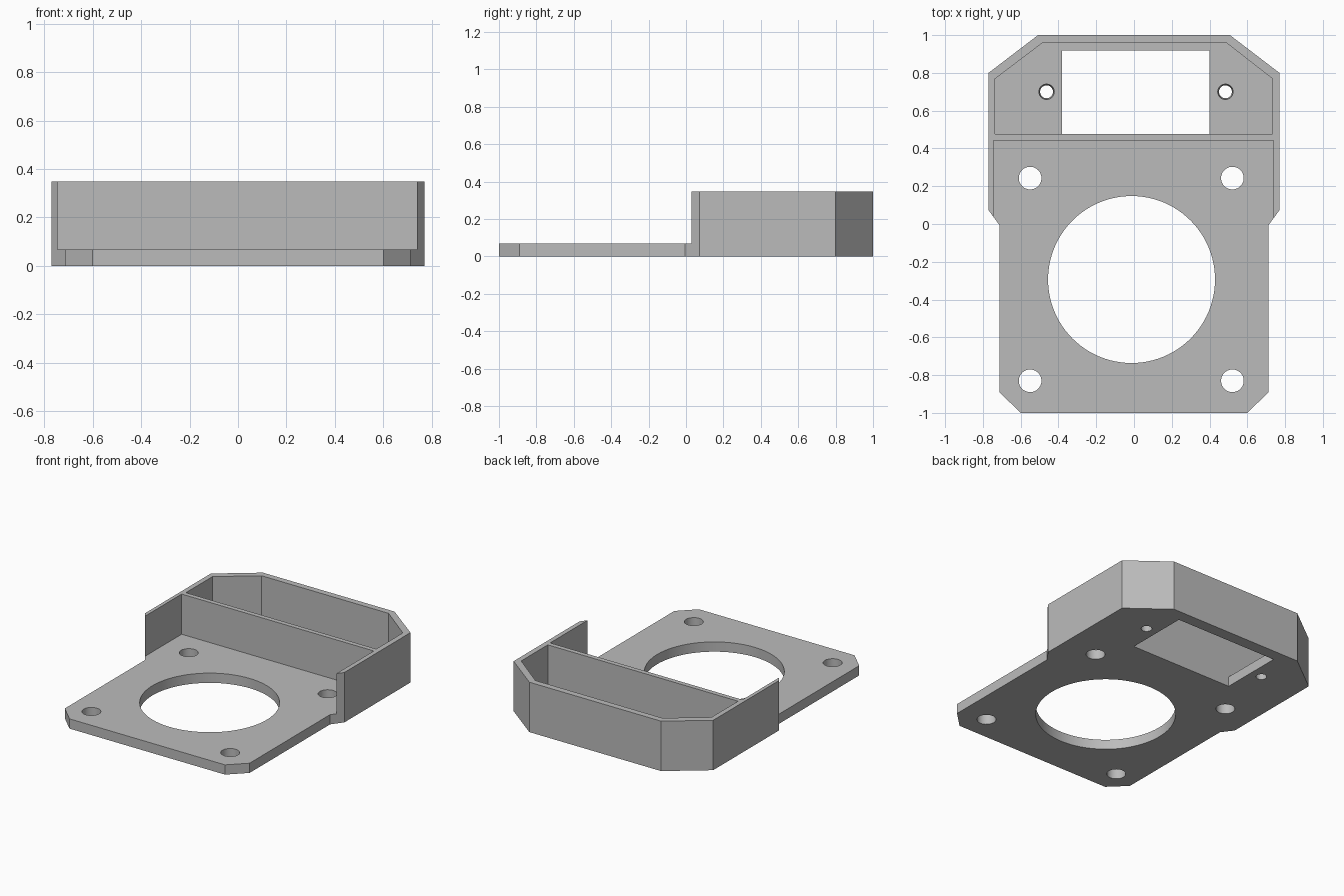
import bpy
import bmesh
from math import cos, sin, tau

if "Cube" in bpy.data.objects:
    bpy.data.objects.remove(bpy.data.objects["Cube"], do_unlink=True)

PLATE, FLOOR, TOP = 0.068, 0.068, 0.348

grey = bpy.data.materials.new("plain grey")
grey.use_nodes = True
grey.diffuse_color = (0.5, 0.5, 0.5, 1)
grey.node_tree.nodes["Principled BSDF"].inputs["Base Color"].default_value = (0.5, 0.5, 0.5, 1)


def prism(name, low, z0, z1, high=None):
    """Solid between a low outline and a high outline (same by default)."""
    bm = bmesh.new()
    a = [bm.verts.new((x, y, z0)) for x, y in low]
    b = [bm.verts.new((x, y, z1)) for x, y in (high or low)]
    bm.faces.new(a)
    bm.faces.new(b)
    for i in range(len(a)):
        j = (i + 1) % len(a)
        bm.faces.new((a[i], a[j], b[j], b[i]))
    bmesh.ops.recalc_face_normals(bm, faces=bm.faces)
    mesh = bpy.data.meshes.new(name)
    bm.to_mesh(mesh)
    bm.free()
    mesh.materials.append(grey)
    obj = bpy.data.objects.new(name, mesh)
    bpy.context.collection.objects.link(obj)
    return obj


def rect(x0, x1, y0, y1):
    return [(x0, y0), (x1, y0), (x1, y1), (x0, y1)]


def circle(x, y, r, n):
    return [(x + r * cos(tau * i / n), y + r * sin(tau * i / n)) for i in range(n)]


# Full-height block with the mirrored outer outline
half = [(0.6, -1), (0.713, -0.89), (0.713, -0.005), (0.77, 0.073), (0.77, 0.8), (0.508, 1)]
bracket = prism("mounting_bracket", half + [(-x, y) for x, y in reversed(half)], 0, TOP)

# Open area above the plate, walled pocket, and window in the pocket floor
pocket = [(-0.735, 0.476), (0.733, 0.476), (0.733, 0.769), (0.492, 0.957),
          (-0.487, 0.957), (-0.735, 0.769)]
cutters = [
    prism("plate_clearance", rect(-0.745, 0.738, -1.2, 0.443), PLATE, 0.5),
    prism("pocket_cut", pocket, FLOOR, 0.5),
    prism("window_cut", rect(-0.381, 0.4, 0.476, 0.918), -0.1, FLOOR + 0.05),
    prism("centre_hole_cut", circle(-0.013, -0.294, 0.442, 96), -0.1, 0.2),
]
# Four corner screw holes and two tapered pocket holes
for x in (-0.55, 0.521):
    for y in (-0.83, 0.243):
        cutters.append(prism("screw_hole_cut", circle(x, y, 0.06, 40), -0.1, 0.2))
for x in (-0.463, 0.484):
    cutters.append(prism("small_hole_cut", circle(x, 0.7, 0.034, 32), -0.001, FLOOR + 0.001,
                         circle(x, 0.7, 0.041, 32)))

for c in cutters:
    c.hide_render = True
    m = bracket.modifiers.new(c.name, "BOOLEAN")
    m.object = c
    m.operation = "DIFFERENCE"
    m.solver = "EXACT"

# Bake the cuts, then discard the cutters
bpy.context.view_layer.update()
baked = bpy.data.meshes.new_from_object(bracket.evaluated_get(bpy.context.evaluated_depsgraph_get()))
bracket.modifiers.clear()
bracket.data = baked
for c in cutters:
    bpy.data.objects.remove(c, do_unlink=True)

bpy.ops.object.select_all(action="DESELECT")
bracket.select_set(True)
bpy.context.view_layer.objects.active = bracket
bpy.ops.object.shade_smooth_by_angle(angle=0.5)
